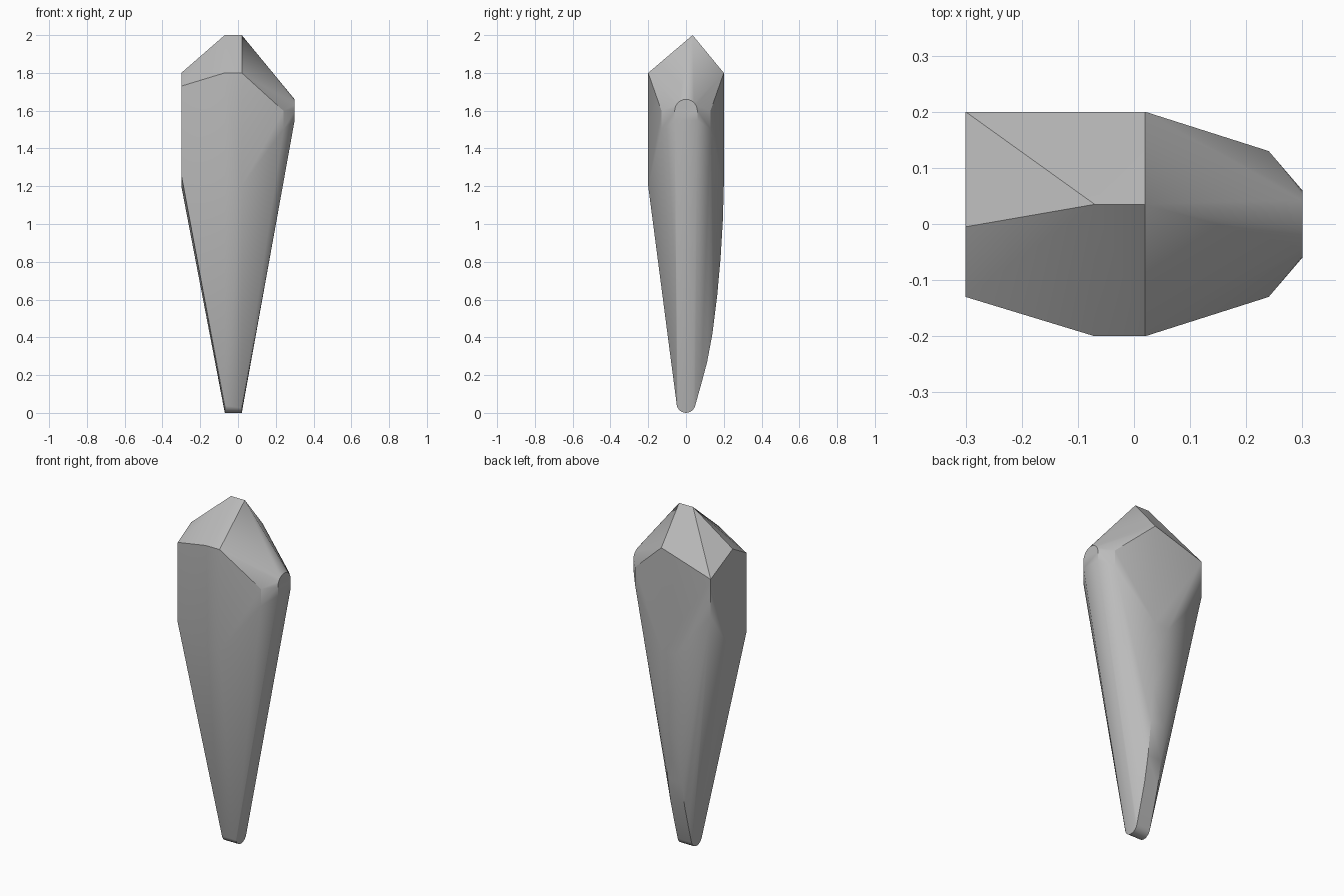
import bpy, bmesh, math

cube = bpy.data.objects.get("Cube")
if cube:
    bpy.data.objects.remove(cube, do_unlink=True)

# Stone colour
mat = bpy.data.materials.new("stone_grey")
mat.use_nodes = True
GREY = (0.5, 0.5, 0.5, 1.0)
mat.diffuse_color = GREY
mat.node_tree.nodes["Principled BSDF"].inputs["Base Color"].default_value = GREY

LEFT, RIGHT = -0.07, 0.02   # side planes of the narrow core
points = []

# Core: top ridge, front plate, rounded foot and bowed back
back_bow = [(0.08, 0.15), (0.112, 0.27), (0.14, 0.42), (0.165, 0.62),
            (0.183, 0.82), (0.195, 1.02), (0.2, 1.2)]
for x in (LEFT, RIGHT):
    points += [(x, 0.035, 2.0), (x, -0.2, 1.8), (x, -0.2, 1.2)]
    points += [(x, y, z) for y, z in back_bow]
    for i in range(13):
        a = math.pi * i / 12
        points.append((x, 0.05 * math.cos(a), 0.05 - 0.05 * math.sin(a)))
points.append((RIGHT, 0.2, 1.8))

# Flat broad side
points += [(-0.3, y, z) for y, z in
           [(-0.13, 1.73), (-0.005, 1.8), (0.2, 1.7),
            (0.2, 1.48), (0.0, 1.2), (-0.13, 1.26)]]

# Narrow side: shoulders and arched tip
for side in (-1, 1):
    points += [(0.24, side * 0.13, 1.6), (0.24, side * 0.13, 1.5),
               (0.3, side * 0.06, 1.55)]
for i in range(13):
    a = math.pi * i / 12
    points.append((0.3, 0.06 * math.cos(a), 1.6 + 0.06 * math.sin(a)))

# Skin the points into one faceted solid
bm = bmesh.new()
for p in points:
    bm.verts.new(p)
hull = bmesh.ops.convex_hull(bm, input=bm.verts)
loose = [v for v in bm.verts if not v.link_faces]
bmesh.ops.delete(bm, geom=loose, context="VERTS")
bmesh.ops.dissolve_limit(bm, angle_limit=math.radians(0.5),
                         verts=bm.verts, edges=bm.edges)
bmesh.ops.recalc_face_normals(bm, faces=bm.faces)
mesh = bpy.data.meshes.new("pointed_stone")
bm.to_mesh(mesh)
bm.free()

stone = bpy.data.objects.new("pointed_stone", mesh)
bpy.context.collection.objects.link(stone)
mesh.materials.append(mat)
bpy.ops.object.select_all(action="DESELECT")
stone.select_set(True)
bpy.context.view_layer.objects.active = stone
bpy.ops.object.shade_smooth_by_angle(angle=math.radians(30))
